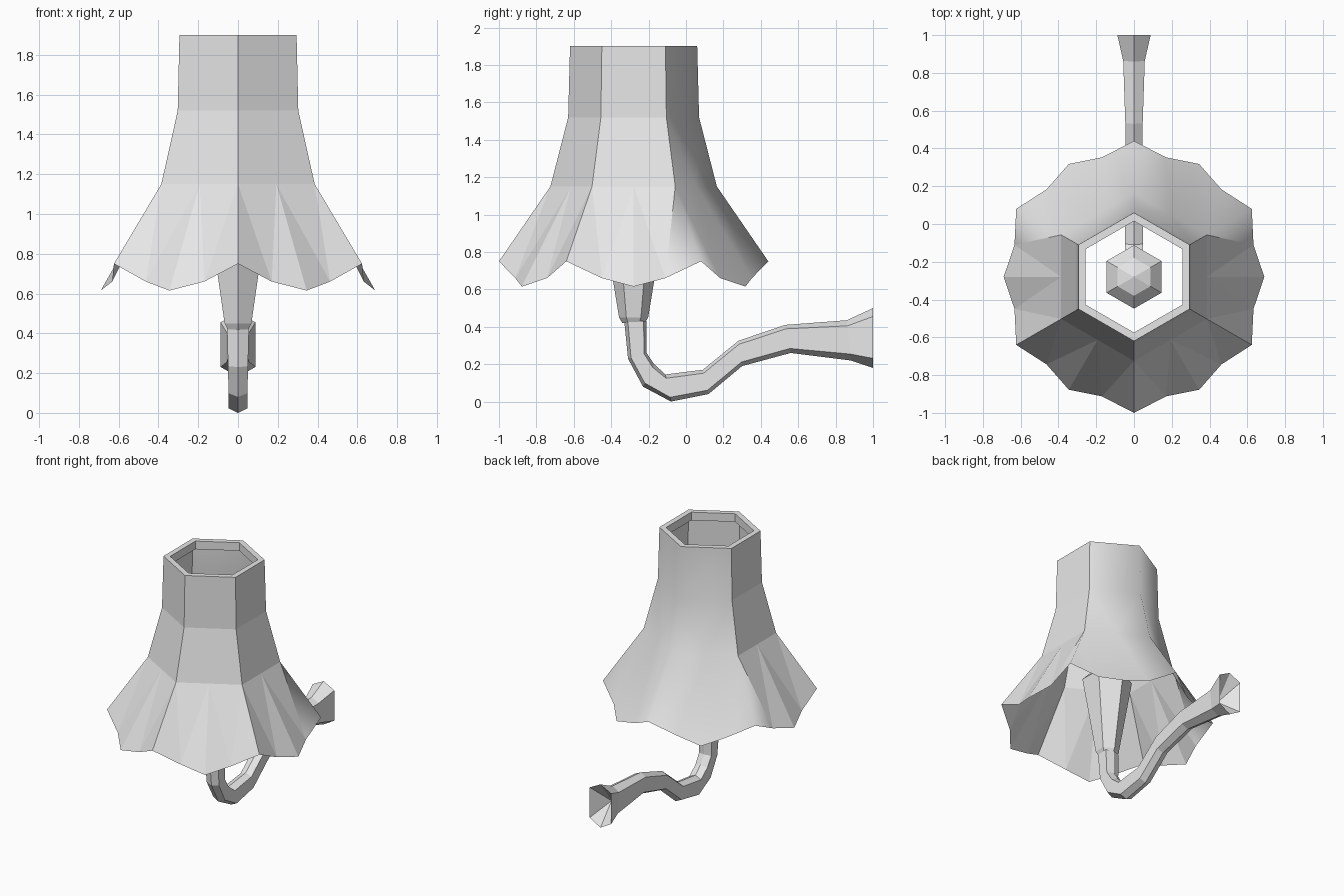
import bpy, bmesh
from math import sin, cos, pi
from mathutils import Vector

old = bpy.data.objects.get("Cube")
if old:
    bpy.data.objects.remove(old, do_unlink=True)

grey = bpy.data.materials.new("light grey")
grey.use_nodes = True
colour = (0.8, 0.8, 0.8, 1)
grey.diffuse_color = colour
grey.node_tree.nodes["Principled BSDF"].inputs["Base Color"].default_value = colour
CENTRE = Vector((0, -0.28, 0))


def finish(name, bm):
    me = bpy.data.meshes.new(name)
    bm.to_mesh(me)
    bm.free()
    me.materials.append(grey)
    ob = bpy.data.objects.new(name, me)
    bpy.context.collection.objects.link(ob)
    return ob


def polar(r, z, step, count):
    # Step 0 points to the front, counting towards +x
    a = 2 * pi * step / count
    return CENTRE + Vector((r * sin(a), -r * cos(a), z))


def ring(bm, r, z):
    return [bm.verts.new(polar(r, z, i, 6)) for i in range(6)]


def bridge(bm, low, high):
    n = len(low)
    return [bm.faces.new((low[i], low[(i + 1) % n], high[(i + 1) % n], high[i]))
            for i in range(n)]


# Hexagonal bell: flared neck, then a scalloped skirt
bm = bmesh.new()
lip_bottom, lip_inner = ring(bm, 0.338, 1.84), ring(bm, 0.295, 1.84)
lip_edge, top = ring(bm, 0.295, 1.9), ring(bm, 0.34, 1.9)
neck, waist = ring(bm, 0.35, 1.52), ring(bm, 0.445, 1.15)
middle = [bm.verts.new((waist[i].co + waist[(i + 1) % 6].co) / 2) for i in range(6)]
scallop = [(0.72, 0.75), (0.655, 0.66), (0.69, 0.615), (0.655, 0.66)]
hem = [bm.verts.new(polar(*scallop[i % 4], i, 24)) for i in range(24)]
bridge(bm, top, lip_edge)
bridge(bm, lip_edge, lip_inner)
bridge(bm, lip_inner, lip_bottom)
outer = bridge(bm, neck, top)
for i in range(6):
    j = (i + 1) % 6
    a, b, m = waist[i], waist[j], middle[i]
    h = [hem[(4 * i + k) % 24] for k in range(5)]
    side = [(a, m, b, neck[j], neck[i]), (a, h[0], h[1]), (a, h[1], m),
            (m, h[1], h[2]), (m, h[2], h[3]), (m, h[3], b), (b, h[3], h[4])]
    outer += [bm.faces.new(f) for f in side]
# The two back sides blend softly into each other
for f in outer:
    c = f.calc_center_median() - CENTRE
    f.smooth = c.y > abs(c.x) * 0.3
for e in bm.edges:
    if len(e.link_faces) == 2 and not all(f.smooth for f in e.link_faces):
        e.smooth = False
    if e.verts[0] in top and e.verts[1] in top:
        e.smooth = False
finish("bell_skirt", bm)

# Tapered clapper with a faceted domed top
bm = bmesh.new()
rings = [ring(bm, r, z) for r, z in
         ((0.06, 0.42), (0.078, 0.45), (0.168, 1.0), (0.1, 1.07))]
for low, high in zip(rings, rings[1:]):
    bridge(bm, low, high)
bm.faces.new(rings[0][::-1])
tip = bm.verts.new(CENTRE + Vector((0, 0, 1.1)))
for i in range(6):
    bm.faces.new((rings[-1][i], rings[-1][(i + 1) % 6], tip))
finish("clapper", bm)

# Curved stem: outer (y, z), inner (y, z) and half width of each section
stem = [((-0.33, 0.43), (-0.21, 0.43), 0.055),
        ((-0.31, 0.23), (-0.21, 0.26), 0.05),
        ((-0.23, 0.08), (-0.17, 0.2), 0.048),
        ((-0.08, 0.0), (-0.11, 0.145), 0.048),
        ((0.12, 0.04), (0.09, 0.17), 0.045),
        ((0.3, 0.19), (0.28, 0.325), 0.045),
        ((0.56, 0.26), (0.53, 0.41), 0.046),
        ((0.88, 0.22), (0.86, 0.435), 0.057),
        ((1, 0.18), (1, 0.5), 0.088)]
bm = bmesh.new()
sections = []
for out, inn, w in stem:
    p, q = Vector((0, *out)), Vector((0, *inn))
    x = Vector((w, 0, 0))
    near, far = p.lerp(q, 0.16), p.lerp(q, 0.86)
    sections.append([bm.verts.new(v) for v in
                     (p, near + x, far + x, q, far - x, near - x)])
for low, high in zip(sections, sections[1:]):
    bridge(bm, low, high)
bm.faces.new(sections[0][::-1])
# Hollow mouth at the end of the stem
hollow = bm.verts.new((0, 0.87, 0.33))
for i in range(6):
    bm.faces.new((sections[-1][i], sections[-1][(i + 1) % 6], hollow))
bmesh.ops.recalc_face_normals(bm, faces=bm.faces)
finish("curved_stem", bm)
